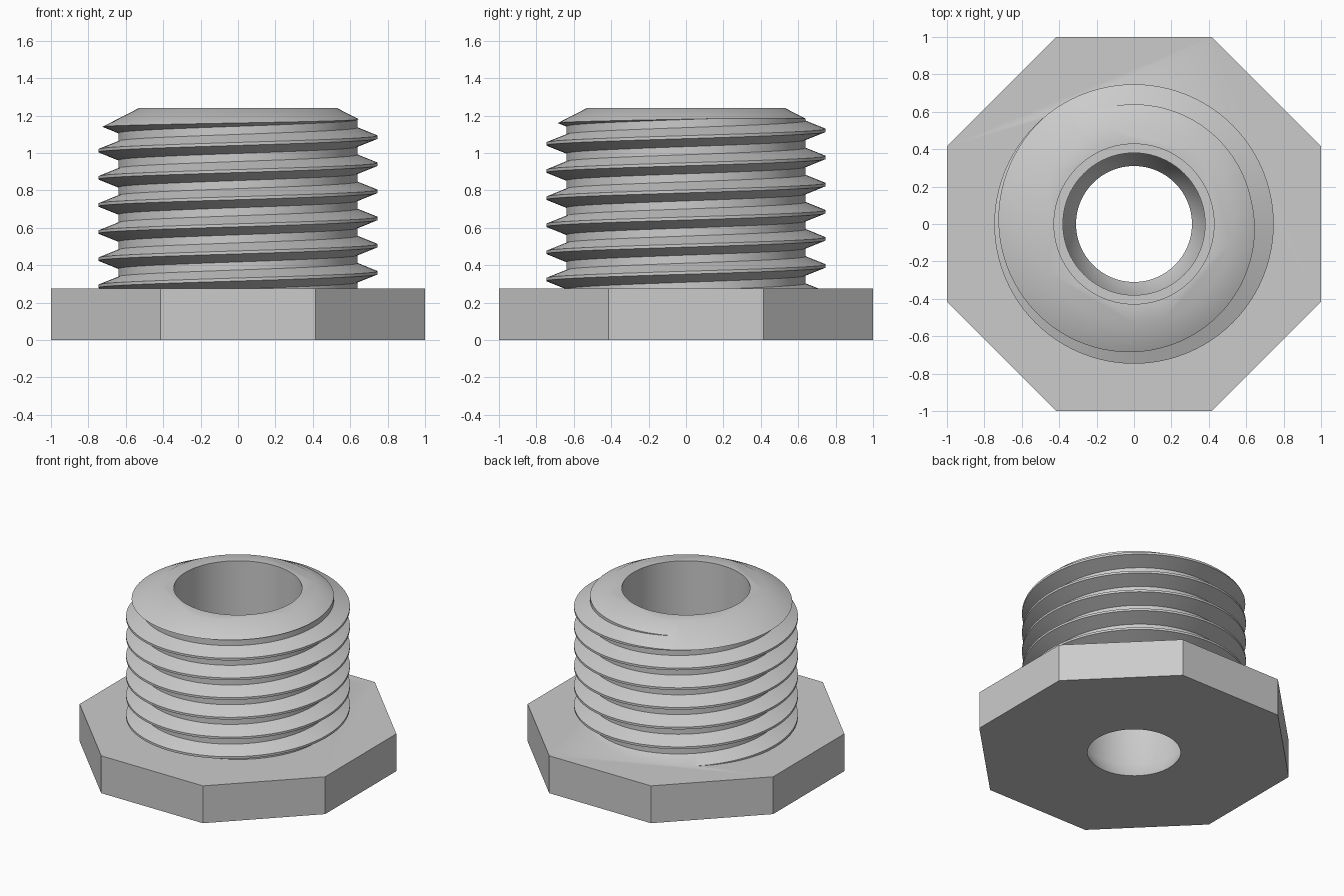
import bpy, bmesh, math

if "Cube" in bpy.data.objects:
    bpy.data.objects.remove(bpy.data.objects["Cube"])

SEG = 96            # steps around the axis
PITCH = 0.145       # thread rise per turn
ROOT, CREST = 0.64, 0.747
FLANGE_TOP, TOP = 0.275, 1.24


def add_object(name, bm):
    bmesh.ops.recalc_face_normals(bm, faces=bm.faces)
    mesh = bpy.data.meshes.new(name)
    bm.to_mesh(mesh)
    bm.free()
    obj = bpy.data.objects.new(name, mesh)
    bpy.context.collection.objects.link(obj)
    return obj


def revolve(name, profile, sides=SEG, phase=0.0):
    """Closed solid from rings of (radius, z), capped at both ends."""
    bm = bmesh.new()
    rings = [[bm.verts.new((r * math.cos(phase + math.tau * j / sides),
                            r * math.sin(phase + math.tau * j / sides), z))
              for j in range(sides)] for r, z in profile]
    for a, b in zip(rings, rings[1:]):
        for j in range(sides):
            k = (j + 1) % sides
            bm.faces.new((a[j], a[k], b[k], b[j]))
    bm.faces.new(rings[0])
    bm.faces.new(rings[-1])
    return add_object(name, bm)


def helical_rod(name, z0, turns):
    """Solid right-handed screw thread with flat roots and narrow crests."""
    steps = [(CREST, -0.008), (CREST, 0.008), (ROOT, 0.051), (ROOT, 0.094)]
    rows = 4 * turns
    bm = bmesh.new()
    cols = []
    for j in range(SEG):
        a = math.tau * j / SEG
        col = []
        for i in range(rows + 4 * (j == 0)):
            r, dz = steps[i % 4]
            z = z0 + PITCH * (i // 4 + j / SEG) + dz
            col.append(bm.verts.new((r * math.cos(a), r * math.sin(a), z)))
        cols.append(col)
    cols.append(cols[0][4:])        # one turn on, the helix meets itself
    for a, b in zip(cols, cols[1:]):
        for i in range(rows - 1):
            bm.faces.new((a[i], b[i], b[i + 1], a[i + 1]))
    # close both ends with fans
    low = [c[0] for c in cols] + cols[0][3:0:-1]
    high = [c[rows - 1] for c in cols] + cols[0][rows + 2:rows - 1:-1]
    for loop, z in ((low, z0 - 0.2), (high, z0 + PITCH * (turns + 1) + 0.2)):
        tip = bm.verts.new((0, 0, z))
        for p, q in zip(loop, loop[1:] + loop[:1]):
            bm.faces.new((p, q, tip))
    return add_object(name, bm)


def combine(target, tool, operation):
    """Apply a boolean and remove the tool."""
    mod = target.modifiers.new("cut", 'BOOLEAN')
    mod.operation, mod.solver, mod.object = operation, 'EXACT', tool
    bpy.context.view_layer.objects.active = target
    bpy.ops.object.modifier_apply(modifier=mod.name)
    bpy.data.objects.remove(tool)


# threaded stem, trimmed to length with a chamfered top
bushing = helical_rod("threaded_bushing", 0.36 - 2 * PITCH, 9)
trim = revolve("stem_trim", [(0.9, 0.2), (0.9, TOP - 0.37 * 0.11 / 0.215),
                             (0.53, TOP)])
combine(bushing, trim, 'INTERSECT')

# eight-sided flange
flange = revolve("flange", [(1 / math.cos(math.pi / 8), 0),
                            (1 / math.cos(math.pi / 8), FLANGE_TOP)],
                 8, math.pi / 8)
combine(bushing, flange, 'UNION')

# through bore: tapered outlet, narrow bore, ledge and wide mouth
bore = revolve("bore", [(0.2562, -0.1), (0.31, 0), (0.38, 0.13), (0.38, 0.6),
                        (0.428, 0.6), (0.428, 1.4)])
combine(bushing, bore, 'DIFFERENCE')

# single plain grey
grey = bpy.data.materials.new("plain_grey")
grey.diffuse_color = (0.6, 0.6, 0.6, 1)
grey.use_nodes = True
grey.node_tree.nodes["Principled BSDF"].inputs["Base Color"].default_value = grey.diffuse_color
bushing.data.materials.clear()
bushing.data.materials.append(grey)
for poly in bushing.data.polygons:
    poly.material_index = 0

bpy.ops.object.select_all(action='DESELECT')
bushing.select_set(True)
bpy.context.view_layer.objects.active = bushing
bpy.ops.object.shade_smooth_by_angle(angle=math.radians(30))
